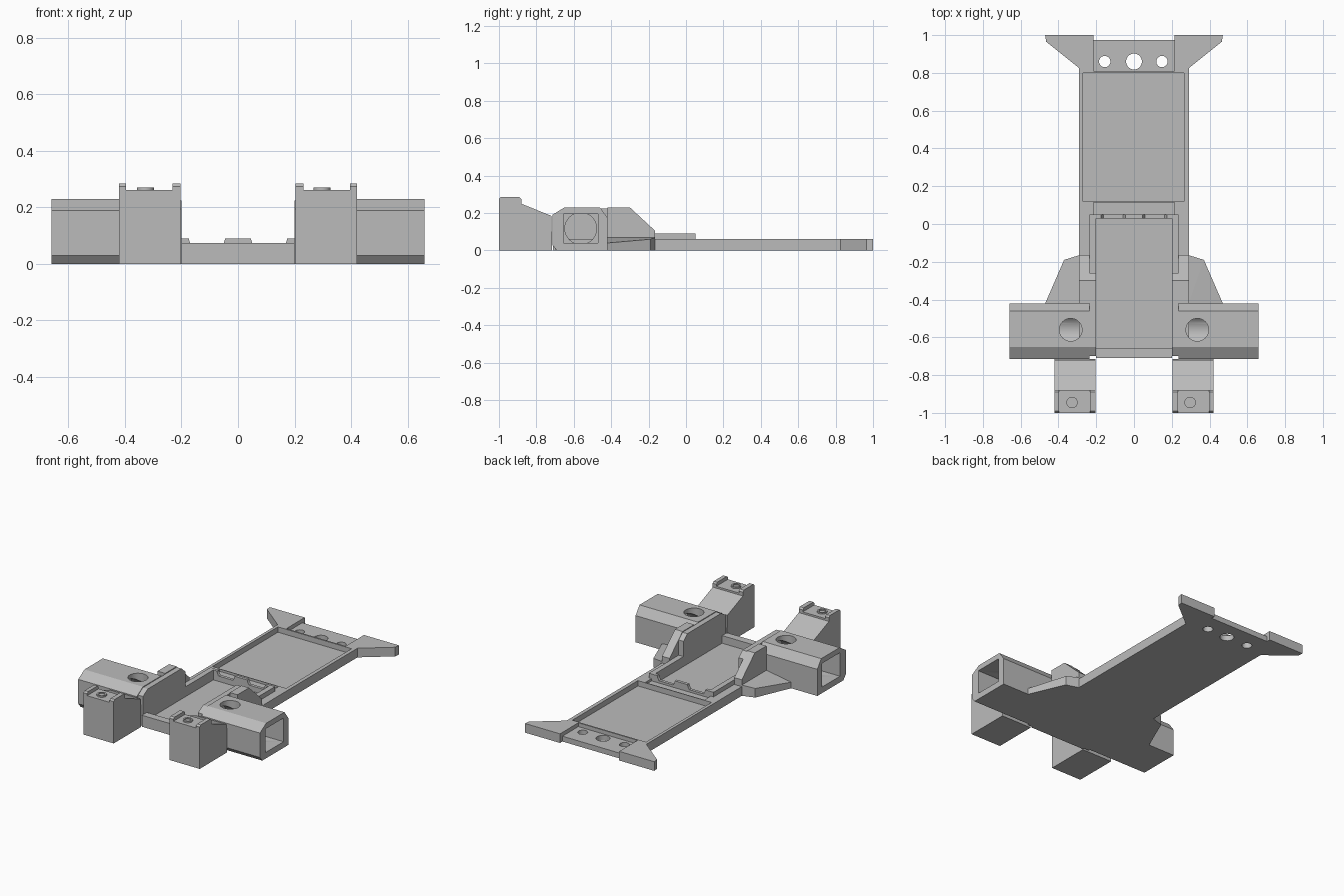
import bpy, bmesh, math
from mathutils import Vector

if "Cube" in bpy.data.objects:
    bpy.data.objects.remove(bpy.data.objects["Cube"])

grey = bpy.data.materials.new("matte_grey")
grey.use_nodes = True
COLOUR = (0.5, 0.5, 0.5, 1)
grey.diffuse_color = COLOUR
grey.node_tree.nodes["Principled BSDF"].inputs["Base Color"].default_value = COLOUR


def finish(name, bm):
    bmesh.ops.recalc_face_normals(bm, faces=bm.faces)
    mesh = bpy.data.meshes.new(name)
    bm.to_mesh(mesh)
    bm.free()
    mesh.materials.append(grey)
    ob = bpy.data.objects.new(name, mesh)
    bpy.context.collection.objects.link(ob)
    return ob


def prism(name, points, axis, low, high):
    """Extrude a profile: (x, y) points along z, or (y, z) points along x."""
    place = (lambda p, h: (p[0], p[1], h)) if axis == "z" else (lambda p, h: (h, p[0], p[1]))
    bm = bmesh.new()
    face = bm.faces.new([bm.verts.new(place(p, low)) for p in points])
    new = bmesh.ops.extrude_face_region(bm, geom=[face])["geom"]
    shift = Vector(place((0, 0), high - low))
    bmesh.ops.translate(bm, vec=shift, verts=[v for v in new if isinstance(v, bmesh.types.BMVert)])
    return finish(name, bm)


def box(name, x, y, z):
    return prism(name, [(x[0], y[0]), (x[1], y[0]), (x[1], y[1]), (x[0], y[1])], "z", *z)


def cylinder(name, centre, radius, depth, axis="z"):
    bm = bmesh.new()
    bmesh.ops.create_cone(bm, cap_ends=True, segments=32, radius1=radius, radius2=radius, depth=depth)
    ob = finish(name, bm)
    turn = {"x": (0, math.pi / 2, 0), "y": (math.pi / 2, 0, 0), "z": (0, 0, 0)}
    ob.rotation_euler = turn[axis]
    ob.location = centre
    return ob


def cut(ob, *cutters):
    """Subtract each cutter, bake the result and discard the cutters."""
    for c in cutters:
        mod = ob.modifiers.new("cut", "BOOLEAN")
        mod.operation, mod.solver, mod.object = "DIFFERENCE", "EXACT", c
    bpy.context.view_layer.update()
    graph = bpy.context.evaluated_depsgraph_get()
    baked = bpy.data.meshes.new_from_object(ob.evaluated_get(graph))
    ob.modifiers.clear()
    ob.data = baked
    for c in cutters:
        bpy.data.objects.remove(c)
    return ob


def smooth(ob):
    for o in bpy.context.selected_objects:
        o.select_set(False)
    bpy.context.view_layer.objects.active = ob
    ob.select_set(True)
    bpy.ops.object.shade_smooth_by_angle(angle=math.radians(30))


# Long base plate with two pockets and a shallow channel between them
plate = box("base_plate", (-0.29, 0.29), (-0.66, 0.81), (0, 0.06))
cut(plate,
    box("rear_pocket", (-0.27, 0.265), (0.12, 0.80), (0.025, 0.2)),
    box("front_pocket", (-0.2, 0.2), (-0.8, 0.03), (0.025, 0.2)),
    box("channel", (-0.215, 0.215), (0.05, 0.115), (0.045, 0.2)))

# Lip closing the front pocket
box("front_lip", (-0.2, 0.2), (-0.71, -0.66), (0, 0.075))

# Low cross wall with two round cradles
wall = box("cradle_wall", (-0.235, 0.235), (0.03, 0.05), (0.025, 0.09))
cut(wall, *[cylinder("cradle_cut", (s * 0.11, 0.04, 0.1), 0.065, 0.2, "y") for s in (-1, 1)])
smooth(wall)

# Rear tab with three holes
tab = box("rear_tab", (-0.215, 0.215), (0.81, 0.975), (0, 0.035))
cut(tab, *[cylinder("tab_hole", (x, 0.86, 0), r, 0.3)
           for x, r in ((-0.155, 0.03), (0, 0.042), (0.148, 0.03))])
smooth(tab)

HOUSING = [(-0.69, 0), (-0.715, 0.03), (-0.715, 0.19), (-0.65, 0.23),
           (-0.46, 0.23), (-0.42, 0.175), (-0.42, 0)]

for side, s in (("left", 1), ("right", -1)):
    def span(a, b):
        return (min(s * a, s * b), max(s * a, s * b))

    # Flared rear wing
    outline = [(0.215, 0.81), (0.29, 0.81), (0.29, 0.825), (0.465, 0.965), (0.47, 1), (0.215, 1)]
    prism(side + "_rear_wing", [(s * x, y) for x, y in outline], "z", 0, 0.06)

    # Sloped side wall, its inner strip and the low ledge behind it
    slope = [(-0.42, 0), (-0.42, 0.23), (-0.30, 0.23), (-0.165, 0.105), (-0.165, 0)]
    prism(side + "_side_wall", slope, "x", *span(0.235, 0.29))
    strip = [(-0.70, 0), (-0.70, 0.195), (-0.65, 0.225), (-0.30, 0.225), (-0.26, 0.19), (-0.26, 0)]
    prism(side + "_inner_strip", strip, "x", *span(0.2, 0.235))
    box(side + "_ledge", span(0.2, 0.235), (-0.26, 0.05), (0, 0.09))

    # Housing with a square socket, round bore and top hole
    housing = prism(side + "_housing", HOUSING, "x", *span(0.235, 0.66))
    cut(housing,
        box("socket", span(0.435, 0.8), (-0.655, -0.47), (0.04, 0.195)),
        cylinder("bore", (s * 0.36, -0.5625, 0.1175), 0.085, 0.22, "x"),
        cylinder("top_hole", (s * 0.335, -0.56, 0.22), 0.06, 0.2))
    smooth(housing)

    # Low tapered gusset behind the housing
    bm = bmesh.new()
    for x, y, z in ((0.29, -0.165, 0.07), (0.37, -0.19, 0.06), (0.47, -0.42, 0.04), (0.29, -0.42, 0.07)):
        for h in (0, z):
            bm.verts.new((s * x, y, h))
    bmesh.ops.convex_hull(bm, input=bm.verts)
    finish(side + "_gusset", bm)

    # Front arm with two rails and a small ring boss
    arm = [(-1, 0), (-1, 0.262), (-0.88, 0.262), (-0.88, 0.25), (-0.72, 0.185), (-0.715, 0)]
    prism(side + "_front_arm", arm, "x", *span(0.203, 0.422))
    rail = [(-1, 0.262), (-1, 0.275), (-0.99, 0.285), (-0.89, 0.285), (-0.88, 0.275), (-0.88, 0.262)]
    for a, b in ((0.203, 0.232), (0.396, 0.422)):
        prism(side + "_arm_rail", rail, "x", *span(a, b))
    x = 0.297 if s > 0 else -0.328
    boss = cylinder(side + "_boss", (x, -0.945, 0.265), 0.03, 0.012)
    cut(boss, cylinder("boss_hole", (x, -0.945, 0.272), 0.02, 0.016))
    smooth(boss)
